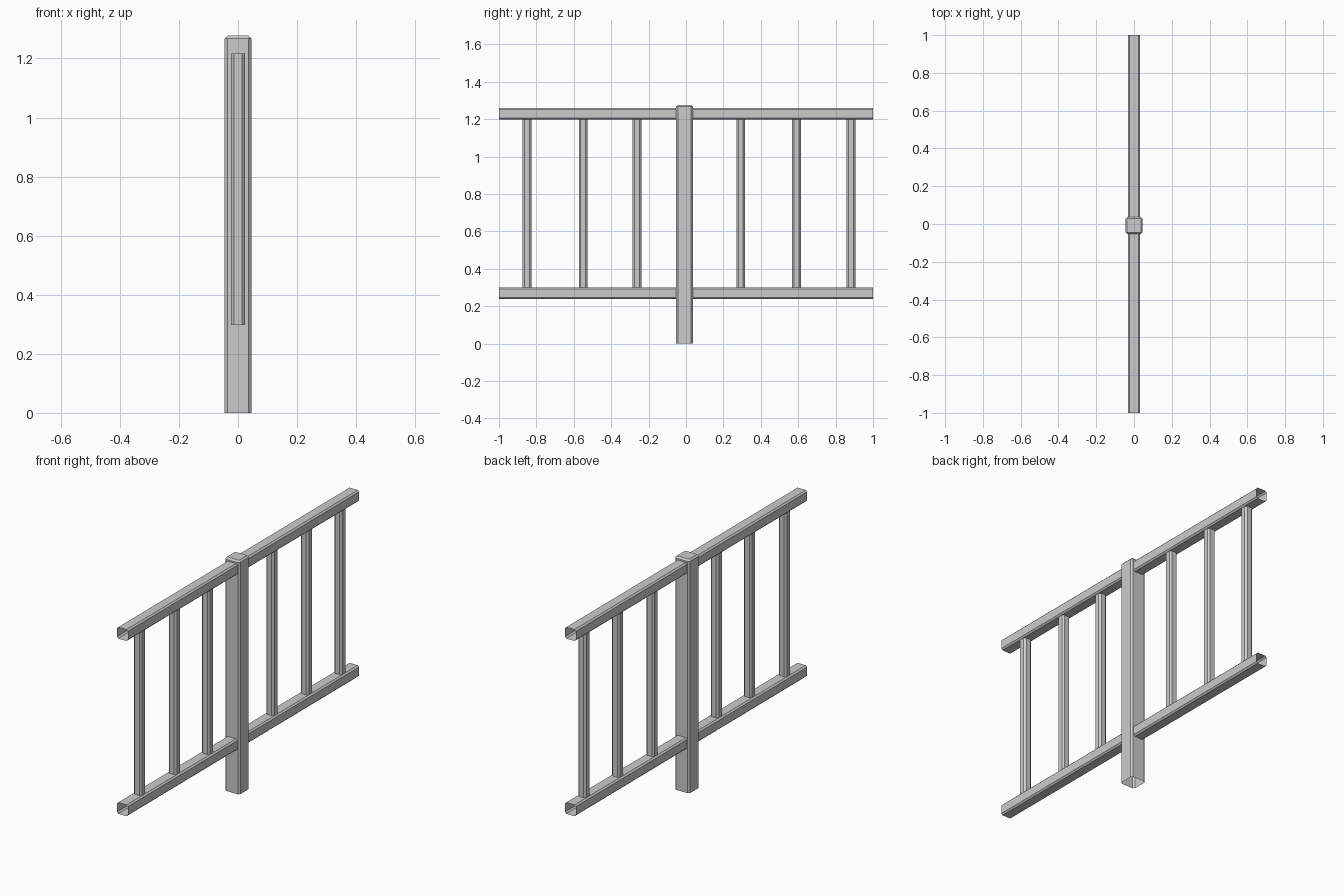
import bpy
from mathutils import Vector

if "Cube" in bpy.data.objects:
    bpy.data.objects.remove(bpy.data.objects["Cube"])


def tube(name, start, end, u, v, half_u, half_v, chamfer, cap=0.0):
    """Open chamfered-square tube from start to end; cap adds a bevelled lid."""
    start, end, u, v = map(Vector, (start, end, u, v))
    axis = (end - start).normalized()

    def ring(centre, hu, hv, c):
        a, b = hu - c, hv - c
        pts = [(hu, -b), (hu, b), (a, hv), (-a, hv),
               (-hu, b), (-hu, -b), (-a, -hv), (a, -hv)]
        return [centre + u * p + v * q for p, q in pts]

    rings = [ring(start, half_u, half_v, chamfer),
             ring(end - axis * cap, half_u, half_v, chamfer)]
    if cap:
        rings.append(ring(end, half_u - cap, half_v - cap, chamfer * 0.3))
    verts = [p for r in rings for p in r]
    faces = [(k * 8 + i, k * 8 + (i + 1) % 8, k * 8 + 8 + (i + 1) % 8, k * 8 + 8 + i)
             for k in range(len(rings) - 1) for i in range(8)]
    if cap:
        faces.append(tuple(range(len(verts) - 8, len(verts))))
    mesh = bpy.data.meshes.new(name)
    mesh.from_pydata(verts, [], faces)
    obj = bpy.data.objects.new(name, mesh)
    bpy.context.collection.objects.link(obj)
    return obj


X, Y, Z = (1, 0, 0), (0, 1, 0), (0, 0, 1)

# Central post, open underneath, bevelled top
tube("post", (0, -0.008, 0), (0, -0.008, 1.277), X, Y, 0.045, 0.045, 0.009, cap=0.009)

# Horizontal rails with open ends
for name, z in (("bottom_rail", 0.27), ("top_rail", 1.229)):
    tube(name, (0, -1, z), (0, 1, z), Z, X, 0.031, 0.033, 0.008)

# Upright balusters
for i, y in enumerate((-0.85, -0.55, -0.262, 0.293, 0.591, 0.882)):
    tube(f"baluster_{i + 1}", (0, y, 0.298), (0, y, 1.217), X, Y, 0.024, 0.023, 0.01)
